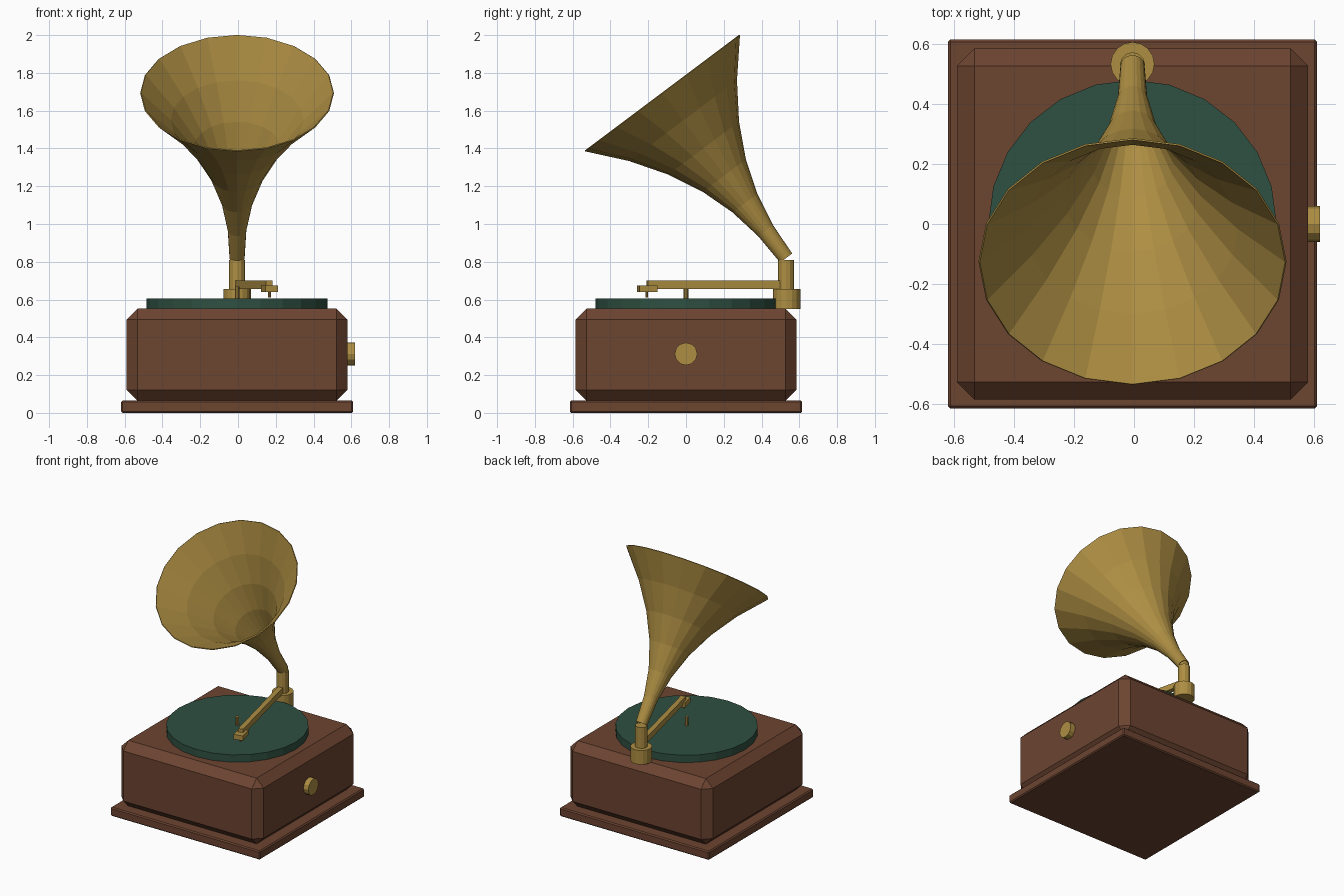
import bpy, bmesh, math
from mathutils import Matrix, Vector

if "Cube" in bpy.data.objects:
    bpy.data.objects.remove(bpy.data.objects["Cube"])

CX = -0.005  # centre line; the side knob reaches a little past the plinth


def material(name, rgb):
    m = bpy.data.materials.new(name)
    m.diffuse_color = (*rgb, 1)
    m.use_nodes = True
    m.node_tree.nodes["Principled BSDF"].inputs["Base Color"].default_value = m.diffuse_color
    return m


WOOD = material("brown wood", (0.15, 0.058, 0.03))
FELT = material("green felt", (0.028, 0.08, 0.053))
BRASS = material("brass", (0.42, 0.27, 0.055))


def finish(bm, name, mat):
    bmesh.ops.recalc_face_normals(bm, faces=bm.faces[:])
    me = bpy.data.meshes.new(name)
    bm.to_mesh(me)
    bm.free()
    me.materials.append(mat)
    ob = bpy.data.objects.new(name, me)
    bpy.context.collection.objects.link(ob)
    return ob


def box(name, centre, size, mat, bevel=0, turn=0):
    bm = bmesh.new()
    bmesh.ops.create_cube(bm, size=1)
    bmesh.ops.scale(bm, vec=size, verts=bm.verts[:])
    if bevel:
        bmesh.ops.bevel(bm, geom=bm.edges[:], offset=bevel, segments=1,
                        affect='EDGES', profile=0.5)
    bm.transform(Matrix.Translation(centre) @ Matrix.Rotation(turn, 4, 'Z'))
    return finish(bm, name, mat)


def cylinder(name, start, end, radius, sides, mat):
    a, b = Vector(start), Vector(end)
    bm = bmesh.new()
    bmesh.ops.create_cone(bm, cap_ends=True, segments=sides, radius1=radius,
                          radius2=radius, depth=(b - a).length)
    rot = (b - a).to_track_quat('Z', 'Y').to_matrix().to_4x4()
    bm.transform(Matrix.Translation((a + b) / 2) @ rot)
    return finish(bm, name, mat)


# Wooden case
box("plinth", (CX, 0, 0.0325), (1.23, 1.23, 0.065), WOOD, 0.008)
box("case", (CX, 0, 0.308), (1.17, 1.17, 0.488), WOOD, 0.058)

# Turntable, spindle and side knob
cylinder("turntable", (CX, 0, 0.545), (CX, 0, 0.606), 0.48, 24, FELT)
cylinder("spindle", (CX, 0, 0.6), (CX, 0, 0.67), 0.012, 8, BRASS)
cylinder("side_knob", (0.57, 0, 0.312), (0.62, 0, 0.312), 0.06, 12, BRASS)

# Horn support at the back
cylinder("pivot_base", (CX, 0.533, 0.55), (CX, 0.533, 0.655), 0.073, 16, BRASS)
cylinder("horn_post", (CX, 0.53, 0.65), (CX, 0.53, 0.81), 0.042, 12, BRASS)

# Tone arm swung over the record, with head and needle
tip, root = Vector((0.165, -0.205, 0.678)), Vector((CX, 0.53, 0.678))
arm = root - tip
turn = math.atan2(arm.y, arm.x) - math.pi / 2
box("tone_arm", (tip + root) / 2, (0.036, arm.length, 0.044), BRASS, 0, turn)
box("sound_head", (0.167, -0.205, 0.657), (0.068, 0.098, 0.036), BRASS, 0, turn)
cylinder("needle", (0.167, -0.208, 0.645), (0.167, -0.208, 0.612), 0.007, 8, BRASS)

# Flared horn: straight tilted axis, radius growing by a power curve
SIDES, RINGS, LENGTH = 20, 6, 1.091
bm = bmesh.new()
rings = []
for i in range(RINGS + 1):
    t = i / RINGS
    r = 0.04 + 0.473 * t ** 2.2
    rings.append([bm.verts.new((r * math.cos(k * math.tau / SIDES),
                                r * math.sin(k * math.tau / SIDES), t * LENGTH))
                  for k in range(SIDES)])
for lo, hi in zip(rings, rings[1:]):
    for k in range(SIDES):
        n = (k + 1) % SIDES
        bm.faces.new((lo[k], lo[n], hi[n], hi[k]))
bm.transform(Matrix.Translation((CX, 0.53, 0.82))
             @ Matrix.Rotation(math.atan2(0.6, 0.8), 4, 'X'))
horn = finish(bm, "horn", BRASS)
# Keep the wall thin, growing inward from the outer face
wall = horn.modifiers.new("wall", 'SOLIDIFY')
wall.thickness = 0.006
wall.offset = -1
